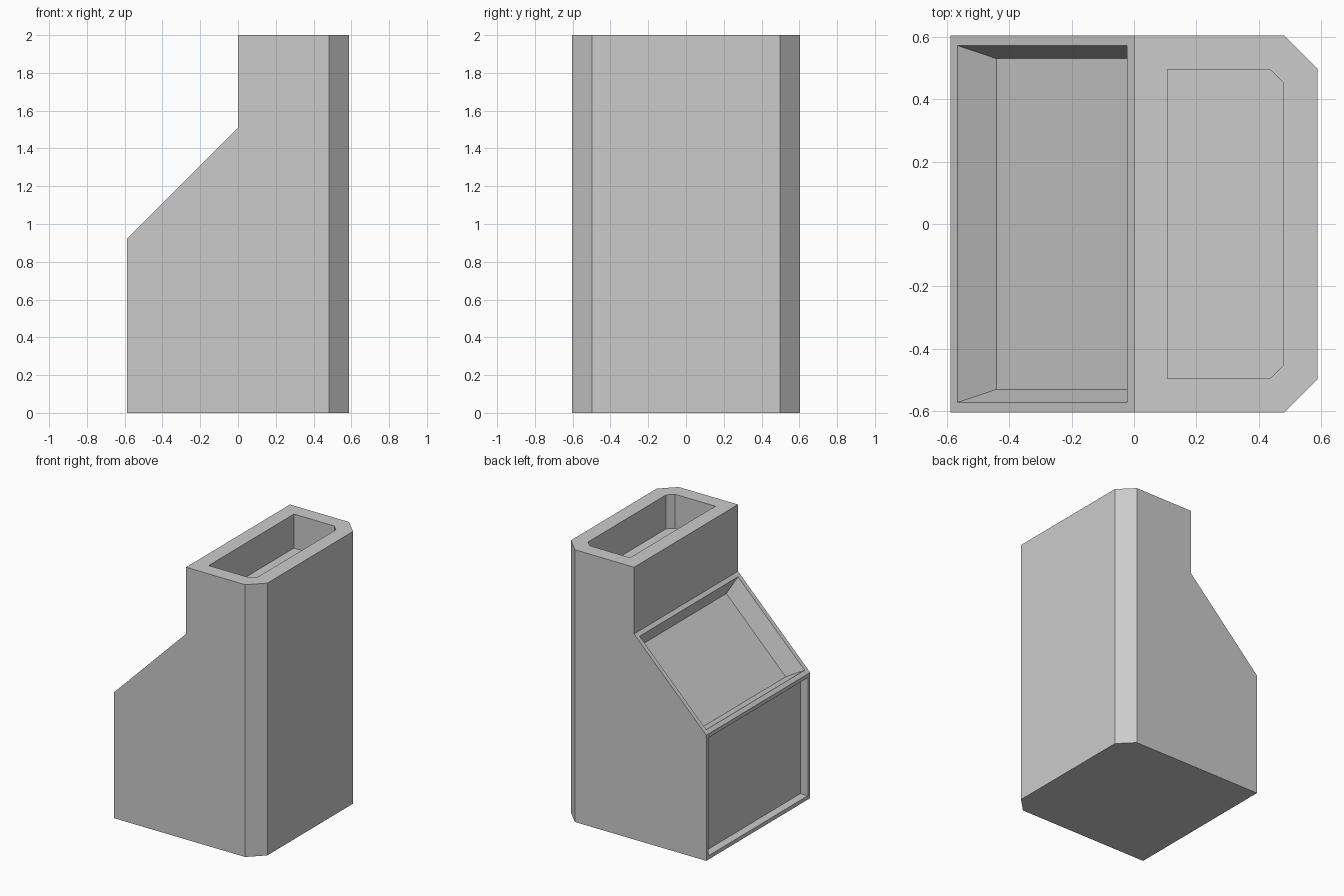
import bpy
import bmesh
from mathutils import Vector

cube = bpy.data.objects.get("Cube")
if cube:
    bpy.data.objects.remove(cube, do_unlink=True)

HALF_X, HALF_Y, HEIGHT = 0.587, 0.603, 2.0

grey = bpy.data.materials.new("plain grey")
grey.use_nodes = True
colour = (0.6, 0.6, 0.6, 1)
grey.diffuse_color = colour
grey.node_tree.nodes["Principled BSDF"].inputs["Base Color"].default_value = colour

bm = bmesh.new()

# Stepped side profile, extruded along y
profile = [(-HALF_X, 0), (HALF_X, 0), (HALF_X, HEIGHT),
           (0, HEIGHT), (0, 1.51), (-HALF_X, 0.923)]
side = bm.faces.new([bm.verts.new((x, -HALF_Y, z)) for x, z in profile])
swept = bmesh.ops.extrude_face_region(bm, geom=[side])
bmesh.ops.translate(bm, vec=(0, 2 * HALF_Y, 0),
                    verts=[v for v in swept["geom"] if isinstance(v, bmesh.types.BMVert)])
bmesh.ops.recalc_face_normals(bm, faces=bm.faces)

# Chamfer the two tall corners
corners = [e for e in bm.edges if all(v.co.x > HALF_X - 0.01 for v in e.verts)
           and abs(e.verts[0].co.z - e.verts[1].co.z) > 1]
bmesh.ops.bevel(bm, geom=corners, offset=0.106, offset_type='OFFSET',
                segments=1, affect='EDGES')
bm.normal_update()


def pocket(direction, rim, depth, taper=0.0):
    """Sink a recess with a flat rim into the highest face pointing in a direction."""
    d = Vector(direction).normalized()
    face = max((f for f in bm.faces if f.normal.dot(d) > 0.99),
               key=lambda f: f.calc_center_median().dot(d))
    bmesh.ops.inset_individual(bm, faces=[face], thickness=rim, use_even_offset=True)
    bm.normal_update()
    bmesh.ops.inset_individual(bm, faces=[face], thickness=taper, depth=-depth,
                               use_even_offset=True)
    bm.normal_update()


pocket((0, 0, 1), 0.108, 0.25)           # top opening
pocket((-1, 0, 1), 0.032, 0.134, 0.042)  # sloped tray
pocket((-1, 0, 0), 0.028, 0.06)          # lower panel

mesh = bpy.data.meshes.new("cabinet_body")
bm.to_mesh(mesh)
bm.free()
mesh.materials.append(grey)
body = bpy.data.objects.new("cabinet_body", mesh)
bpy.context.collection.objects.link(body)
